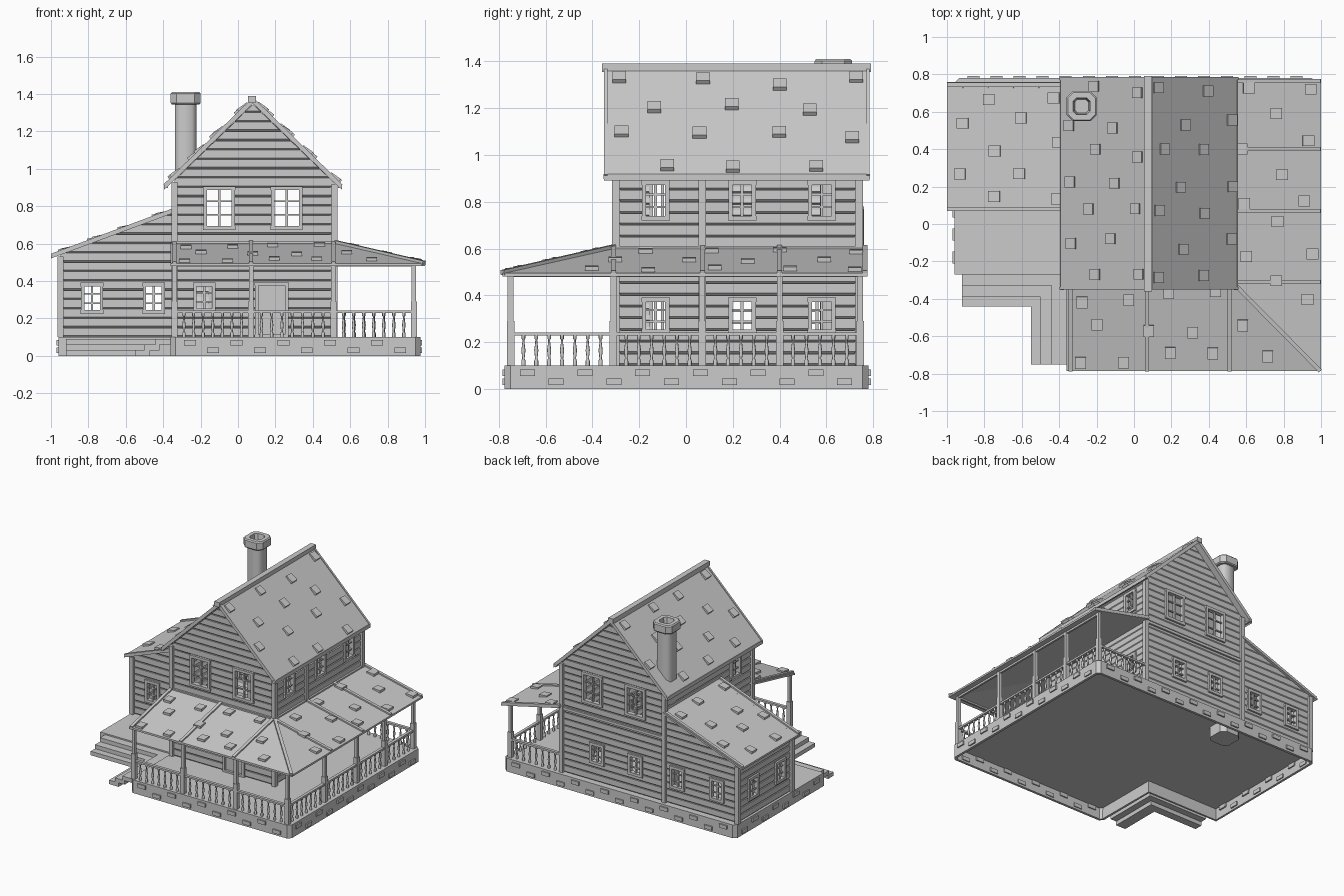
import bpy, bmesh, math, random
from mathutils import Vector as V, Matrix

if "Cube" in bpy.data.objects:
    bpy.data.objects.remove(bpy.data.objects["Cube"], do_unlink=True)
random.seed(4)

GREY = bpy.data.materials.new("plain_grey")
GREY.use_nodes = True
colour = (0.6, 0.6, 0.6, 1)
GREY.diffuse_color = colour
GREY.node_tree.nodes["Principled BSDF"].inputs["Base Color"].default_value = colour


def make(name, bm, shell=0):
    """Turn a bmesh into an object, with inward thickness if wanted."""
    mesh = bpy.data.meshes.new(name)
    bm.to_mesh(mesh)
    bm.free()
    mesh.materials.append(GREY)
    ob = bpy.data.objects.new(name, mesh)
    bpy.context.collection.objects.link(ob)
    if shell:
        mod = ob.modifiers.new("thickness", "SOLIDIFY")
        mod.thickness, mod.offset = shell, -1


def block(bm, p, q):
    """Axis-aligned box between two opposite corners."""
    p, q = V(p), V(q)
    size = [abs(c) for c in q - p]
    bmesh.ops.create_cube(bm, size=1, matrix=Matrix.Translation((p + q) / 2) @ Matrix.Diagonal(size + [1]))


def oriented(bm, centre, a, b, n, size):
    rot = Matrix((a, b, n)).transposed().to_4x4()
    bmesh.ops.create_cube(bm, size=1, matrix=Matrix.Translation(centre) @ rot @ Matrix.Diagonal(list(size) + [1]))


def beam(bm, p, q, w, h):
    p, q = V(p), V(q)
    d = (q - p).normalized()
    side = V((0, 0, 1)).cross(d).normalized()
    oriented(bm, (p + q) / 2, d, side, d.cross(side), ((q - p).length, w, h))


def prism(bm, pts, thick, bottom=True):
    """Slab whose top is the given outline."""
    top = [bm.verts.new(p) for p in pts]
    low = [bm.verts.new(V(p) - V((0, 0, thick))) for p in pts]
    faces = [bm.faces.new(top), bm.faces.new(low[::-1])]
    for i in range(len(top)):
        j = (i + 1) % len(top)
        faces.append(bm.faces.new((top[i], low[i], low[j], top[j])))
    bmesh.ops.recalc_face_normals(bm, faces=faces)
    if not bottom:
        bm.faces.remove(faces[1])


def stack(bm, section, profile, x, y, smooth=False):
    """Sweep a unit section up a (radius, height) profile."""
    rings = [[bm.verts.new((x + u * r, y + v * r, z)) for u, v in section] for r, z in profile]
    n = len(section)
    for a, b in zip(rings, rings[1:]):
        for i in range(n):
            bm.faces.new((a[i], a[(i + 1) % n], b[(i + 1) % n], b[i])).smooth = smooth
    bm.faces.new(rings[0][::-1])
    bm.faces.new(rings[-1])


def side(axis, c, sign):
    """Map wall coordinates (along, height, outward) to space."""
    if axis == "x":
        return lambda u, z, d=0: V((u, c + sign * d, z))
    return lambda u, z, d=0: V((c + sign * d, u, z))


def span(outline, z):
    us = []
    for (u0, z0), (u1, z1) in zip(outline, outline[1:] + outline[:1]):
        if z0 != z1 and min(z0, z1) <= z <= max(z0, z1):
            us.append(u0 + (u1 - u0) * (z - z0) / (z1 - z0))
    return min(us), max(us)


def clapboard(name, at, outline, holes):
    """Grooved board wall with openings (u0, u1, z0, z1)."""
    bm = bmesh.new()
    low, high = min(z for u, z in outline), max(z for u, z in outline)
    cuts = sorted({z for h in holes for z in h[2:]} | {z for u, z in outline})
    z, segs, g = low, [], -0.009
    while z < high:
        segs += [(z, g, z + .009, 0), (z + .009, 0, z + .05, 0), (z + .05, 0, z + .05, g)]
        z += .05
    want = at(0, .1, 1) - at(0, 0, 0)
    for z0, d0, z1, d1 in segs:
        zs = [z0] + [c for c in cuts if z0 < c < z1] + [z1]
        for a, b in zip(zs, zs[1:]):
            if b > high:
                continue
            dep = [d0, d1] if a == b else [d0 + (d1 - d0) * (c - z0) / (z1 - z0) for c in (a, b)]
            (la, ra), (lb, rb) = span(outline, a), span(outline, b)
            ends = [(la, lb)]
            for h in sorted(holes):
                if h[2] < (a + b) / 2 < h[3]:
                    ends += [(h[0], h[0]), (h[1], h[1])]
            ends.append((ra, rb))
            for (pa, pb), (qa, qb) in zip(ends[::2], ends[1::2]):
                f = bm.faces.new([bm.verts.new(at(*c)) for c in
                                  ((pa, a, dep[0]), (qa, a, dep[0]), (qb, b, dep[1]), (pb, b, dep[1]))])
                f.normal_update()
                if f.normal.dot(want) < 0:
                    f.normal_flip()
    bmesh.ops.remove_doubles(bm, verts=bm.verts, dist=1e-5)
    make(name, bm, .015)


def casing(bm, at, h, bars=True):
    """Frame and glazing bars round an opening."""
    u0, u1, z0, z1 = h
    t = .014
    for a, b, c, d in ((u0 - .004, u0 + t, z0, z1), (u1 - t, u1 + .004, z0, z1),
                       (u0 - .006, u1 + .006, z1 - t, z1 + .006), (u0 - .006, u1 + .006, z0 - .006, z0 + t)):
        block(bm, at(a, c, -.02), at(b, d, .014))
    if bars:
        m = (u0 + u1) / 2
        block(bm, at(m - .006, z0, -.012), at(m + .006, z1, .002))
        for k in (1, 2):
            z = z0 + (z1 - z0) * k / 3
            block(bm, at(u0, z - .004, -.012), at(u1, z + .004, 0))


def opening(u, w, z0, z1):
    return (u - w / 2, u + w / 2, z0, z1)


# Walls, windows and door
XL, XR, YF, YB, WX, WY = -.34, .515, -.3, .74, -.95, .1
upper = [opening(u, .16, .68, .9) for u in (-.1, .26)]
wing_win = [opening(u, .11, .23, .385) for u in (-.78, -.45)]
door = opening(.18, .17, .1, .39)
front_win = upper + [opening(-.18, .11, .24, .385)]
back_win = upper + [opening(u, .11, .24, .385) for u in (-.1, .22)]
right_win = [opening(u, .11, z, z + h) for u in (-.13, .24, .58) for z, h in ((.24, .145), (.725, .16))]
deck_win = [opening(-.1, .11, z, z + h) for z, h in ((.24, .145), (.725, .16))]
left_win = [opening(u, .11, .23, .385) for u in (.24, .56)]
gable = [(XL, .1), (XR, .1), (XR, .924), (.08, 1.345), (XL, .938)]
lean = [(WX, .1), (XL, .1), (XL, .772), (WX, .546)]


def rect(a, b, z):
    return [(a, .1), (b, .1), (b, z), (a, z)]


walls = [("main_front", side("x", YF, -1), gable, front_win, [door]),
         ("main_back", side("x", YB, 1), gable, back_win, []),
         ("main_right", side("y", XR, 1), rect(YF, YB, .92), right_win, []),
         ("main_left", side("y", XL, -1), rect(YF, YB, .93), deck_win, [(WY, YB - .01, .11, .5)]),
         ("wing_front", side("x", WY, -1), lean, wing_win, []),
         ("wing_back", side("x", YB, 1), lean, wing_win, []),
         ("wing_left", side("y", WX, -1), rect(WY, YB, .54), left_win, [])]
frames = bmesh.new()
for name, at, outline, wins, extra in walls:
    clapboard(name + "_wall", at, outline, wins + extra)
    for h in wins:
        casing(frames, at, h)
front = walls[0][1]
casing(frames, front, door, False)
make("window_and_door_frames", frames)
bm = bmesh.new()
block(bm, front(door[0], door[2], -.015), front(door[1], door[3], -.003))
make("door", bm)

# Corner boards and bands
bm = bmesh.new()
for x, y, top in ((XL, YF, .93), (XR, YF, .92), (XL, YB, .93), (XR, YB, .92), (XR, .07, .92),
                  (WX, WY, .53), (WX, YB, .53)):
    block(bm, (x - .016, y - .016, .1), (x + .016, y + .016, top))
block(bm, (XL, YF - .014, .595), (XR, YF, .612))
block(bm, (XR, YF, .595), (XR + .014, YB, .612))
block(bm, (XL, YB, .575), (XR, YB + .014, .595))
make("corner_boards_and_bands", bm)

# Hollow stone base with blocks set through its sides
bm = bmesh.new()
c = .025
base = [(-.36, -.775 + c), (-.36 + c, -.775), (.975 - c, -.775), (.975, -.775 + c), (.975, .78 - c),
        (.975 - c, .78), (-.96 + c, .78), (-.96, .78 - c), (-.96, -.27), (-.36, -.27)]
prism(bm, [(x, y, .1) for x, y in base], .1, bottom=False)
make("foundation", bm, .02)
bm = bmesh.new()
for axis, k, a, b in (("x", -.775, -.32, .93), ("x", .78, -.92, .93), ("y", .975, -.74, .74), ("y", -.96, -.24, .74)):
    at = side(axis, k, math.copysign(1, k))
    n = round((b - a) / .125)
    for i in range(n):
        u = a + (b - a) * (i + .5) / n
        z = .03 if i % 2 else .07
        block(bm, at(u - .032, z - .014, -.024), at(u + .032, z + .014, .01))
make("foundation_blocks", bm)

# Corner steps, each an open L-shaped strip
bm = bmesh.new()
for x, y, z in ((-.55, -.44, .03), (-.5, -.39, .06), (-.44, -.33, .09)):
    i, j = x + .08, y + .06
    prism(bm, [(p, q, z) for p, q in ((-.92, y), (x, y), (x, -.75), (i, -.75), (i, j), (-.92, j))], .03)
make("corner_steps", bm)

# Roof panels
ROOFS = {
    "main_roof_right": ((.08, -.35, 1.375), (0, 1.135, 0), (.475, 0, -.46)),
    "main_roof_left": ((.08, -.35, 1.375), (0, 1.135, 0), (-.475, 0, -.46)),
    "wing_roof": ((XL, .07, .78), (0, .69, 0), (-.66, 0, -.245)),
    "porch_roof_front": ((-.36, YF, .605), (1.36, 0, 0), (0, -.485, -.11)),
    "porch_roof_right": ((XR, -.785, .605), (0, 1.56, 0), (.485, 0, -.11)),
}
GRID = {"wing_roof": (5, 4), "porch_roof_front": (11, 3), "porch_roof_right": (11, 3)}
shingles = bmesh.new()
for name, (o, a, b) in ROOFS.items():
    o, a, b = V(o), V(a), V(b)
    pts = [o, o + a, o + a + b, o + b]
    if name == "porch_roof_front":
        pts[1] = V((XR, YF, .605))
    if name == "porch_roof_right":
        pts[0] = V((XR, YF, .605))
    bm = bmesh.new()
    prism(bm, pts, .025 if "main" in name else .014)
    make(name, bm)
    # Scattered raised shingles, lifted at their lower edge
    na, nb = GRID.get(name, (7, 4))
    ah, bh = a.normalized(), b.normalized()
    n = ah.cross(bh)
    if n.z < 0:
        ah, n = -ah, -n
    lift = (bh + n * .15).normalized()
    for i in range(na):
        for j in range(nb):
            if (i + j) % 2:
                continue
            s = (i + .5 + random.uniform(-.2, .2)) / na
            t = (j + .55 + random.uniform(-.2, .2)) / nb
            p = o + a * s + b * t
            hip = (p.x - XR) - (YF - p.y)
            if (name == "porch_roof_front" and hip > -.05) or (name == "porch_roof_right" and hip < .05):
                continue
            oriented(shingles, p + n * .005, ah, lift, ah.cross(lift), (.058, .062, .018))
make("raised_shingles", shingles)

# Ridge, eaves and roof battens
bm = bmesh.new()
beam(bm, (.075, -.36, 1.372), (.075, .79, 1.372), .042, .036)
for x in (-.385, .545):
    beam(bm, (x, -.352, .908), (x, .787, .908), .02, .02)
for y in (-.343, .778):
    for x in (-.39, .55):
        beam(bm, (.08, y, 1.366), (x, y, .908), .014, .024)
for x in (XL, .07, .51):
    beam(bm, (x, YF, .605), (x, -.785, .495), .022, .022)
for y in (-.31, .07, .4, .765):
    beam(bm, (XR, y, .605), (.995, y, .495), .022, .022)
beam(bm, (XR, YF, .608), (.995, -.785, .497), .022, .022)
for y in (.08, .745):
    beam(bm, (XL, y, .78), (-.995, y, .536), .022, .022)
make("roof_battens", bm)

# Porch posts
bm = bmesh.new()
PX, PY = .94, -.75
fronts = (XL, .07, .51, PX)
rights = (PY, -.31, .07, .4, .745)
for x, y in [(x, PY) for x in fronts] + [(PX, y) for y in rights[1:]]:
    block(bm, (x - .012, y - .012, .1), (x + .012, y + .012, .5))
    block(bm, (x - .016, y - .016, .1), (x + .016, y + .016, .29))
beam(bm, (XL, PY, .486), (PX, PY, .486), .014, .014)
beam(bm, (PX, PY, .486), (PX, .745, .486), .014, .014)
make("porch_posts", bm)

# Railings with turned balusters
rails, turned = bmesh.new(), bmesh.new()
circle = [(math.cos(k * math.pi / 4), math.sin(k * math.pi / 4)) for k in range(8)]
spindle = [(.009, .1), (.009, .12), (.005, .13), (.009, .165), (.005, .195), (.004, .21), (.008, .215), (.008, .23)]
runs = [((a, PY), (b, PY)) for a, b in zip(fronts, fronts[1:])]
runs += [((PX, a), (PX, b)) for a, b in zip(rights, rights[1:])] + [((XR, .745), (PX, .745))]
for p, q in runs:
    p, q = V(p), V(q)
    beam(rails, p.to_3d() + V((0, 0, .235)), q.to_3d() + V((0, 0, .235)), .022, .014)
    n = round((q - p).length / .054)
    for i in range(1, n):
        x, y = p.lerp(q, i / n)
        stack(turned, circle, spindle, x, y, smooth=True)
make("porch_rails", rails)
make("balusters", turned)

# Chimney shaft, footing under the deck and hollow cap
octagon = [(1, -.6), (1, .6), (.6, 1), (-.6, 1), (-1, .6), (-1, -.6), (-.6, -1), (.6, -1)]
bm = bmesh.new()
stack(bm, octagon, [(.085, .005), (.085, .09)], -.28, .63)
stack(bm, octagon, [(.057, .1), (.057, 1.35)], -.28, .63, smooth=True)
stack(bm, octagon, [(.074, 1.345), (.08, 1.352), (.08, 1.402), (.073, 1.41), (.045, 1.41), (.035, 1.34)], -.28, .63)
make("chimney", bm)
